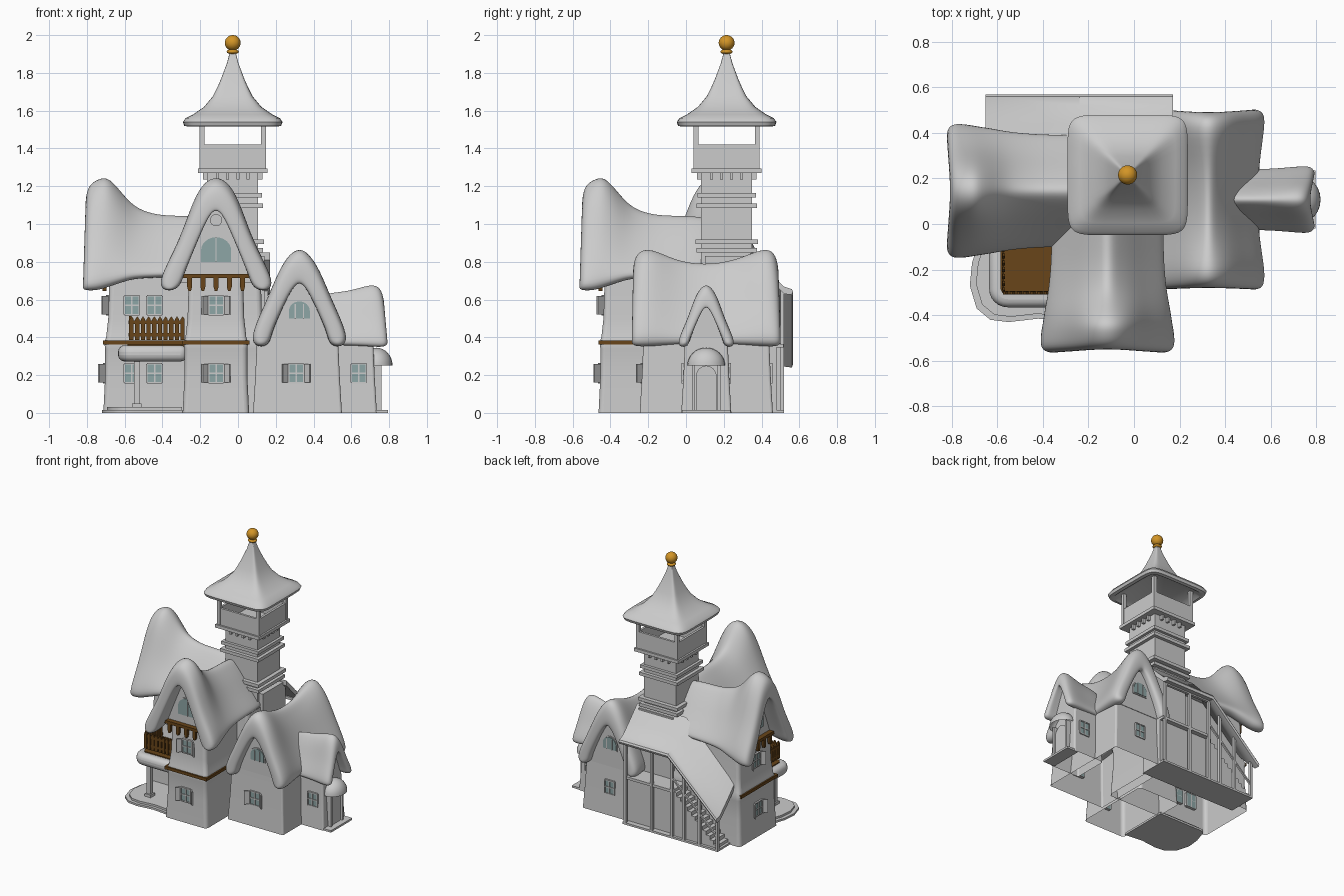
import bpy, bmesh
from math import sin, cos, pi, radians, copysign
from mathutils import Matrix

if "Cube" in bpy.data.objects:
    bpy.data.objects.remove(bpy.data.objects["Cube"])


def material(name, rgb):
    m = bpy.data.materials.new(name)
    m.use_nodes = True
    m.diffuse_color = (*rgb, 1)
    m.node_tree.nodes["Principled BSDF"].inputs["Base Color"].default_value = (*rgb, 1)
    return m


GREY = material("plain grey", (.6, .6, .6))
BROWN = material("brown wood", (.14, .06, .01))
GOLD = material("gold", (.65, .3, .02))
GLASS = material("window glass", (.27, .38, .38))


def finish(bm, name, mat, loc=(0, 0, 0), turn=0, angle=.6):
    bmesh.ops.recalc_face_normals(bm, faces=bm.faces)
    me = bpy.data.meshes.new(name)
    bm.to_mesh(me)
    bm.free()
    me.materials.append(mat)
    me.shade_smooth()
    me.set_sharp_from_angle(angle=angle)
    ob = bpy.data.objects.new(name, me)
    ob.location = loc
    ob.rotation_euler.z = radians(turn)
    bpy.context.collection.objects.link(ob)
    return ob


def solid(name, lofts, mat=GREY, loc=(0, 0, 0), turn=0, caps="flat", bevel=0, angle=.6):
    """Skin every list of rings in lofts into one object."""
    bm = bmesh.new()
    for rings in lofts:
        rows = [[bm.verts.new(p) for p in r] for r in rings]
        n = len(rows[0])
        for a, b in zip(rows, rows[1:]):
            for i in range(n):
                j = (i + 1) % n
                bm.faces.new((a[i], a[j], b[j], b[i]))
        for row in (rows[0], rows[-1]):
            if caps == "flat":
                bm.faces.new(row)
            elif caps == "arch":
                h = n // 2
                for k in range(h // 2):
                    ids = list(dict.fromkeys((k, k + 1, h - k - 1, h - k)))
                    bm.faces.new([row[i] for i in ids])
                    bm.faces.new([row[-i] for i in ids])
    ob = finish(bm, name, mat, loc, turn, angle)
    if bevel:
        mod = ob.modifiers.new("Bevel", "BEVEL")
        mod.width, mod.segments = bevel, 4
        mod.limit_method, mod.angle_limit = "ANGLE", radians(50)
    return ob


def ball(name, mat, loc, scale, half=False):
    bm = bmesh.new()
    bmesh.ops.create_uvsphere(bm, u_segments=24, v_segments=16, radius=1)
    if half:
        bmesh.ops.delete(bm, geom=[v for v in bm.verts if v.co.z < -.01], context="VERTS")
    bmesh.ops.transform(bm, matrix=Matrix.Diagonal((*scale, 1)), verts=bm.verts)
    return finish(bm, name, mat, loc)


def rect(x0, x1, y0, y1, z, grow=0):
    x0, x1, y0, y1 = x0 - grow, x1 + grow, y0 - grow, y1 + grow
    return [(x0, y0, z), (x1, y0, z), (x1, y1, z), (x0, y1, z)]


def box(x0, x1, y0, y1, z0, z1):
    return [rect(x0, x1, y0, y1, z) for z in (z0, z1)]


def plate(pts, y0, y1):
    return [[(x, y, z) for x, z in pts] for y in (y0, y1)]


def slab(pts, z0, z1):
    return [[(x, y, z) for x, y in pts] for z in (z0, z1)]


# Thatched roofs: rounded arch at the gable ends, straight slopes along the sagging ridge
OUTER = [(0, 1), (.2, .96), (.39, .81), (.61, .48), (.85, .24), (1, .06)]
INNER = [(0, .76), (.12, .69), (.28, .5), (.47, .26), (.56, .14), (.63, .03)]


def roof(name, loc, turn, stations, bulge=0, drop=1):
    ridges = [s[2] for s in stations]
    top, low = max(ridges), min(ridges)
    rings = []
    for y, wide, ridge, eave, inset in stations:
        flat = 0 if inset else .8 * (top - ridge) / (top - low)
        outer = [(u, v + (1 - .94 * u - v) * flat) for u, v in OUTER]
        half = outer + [(.85, 0)] + [(u, v * drop) for u, v in INNER[::-1]]
        half = [(u * (1 + bulge * sin(pi * v) * (1 - flat)), v) for u, v in half]
        pts = []
        for a, b in zip(half, half[::-1]):
            u, v = (p + (q - p) * inset / 2 for p, q in zip(a, b))
            pts.append((u * wide * 1.03, y * (1 - .03 * v), eave + v * (ridge - eave)))
        rings.append(pts + [(-x, y, z) for x, y, z in pts[-2:0:-1]])
    ob = solid(name, [rings], GREY, loc, turn, caps="arch", angle=3)
    mod = ob.modifiers.new("Subdivision", "SUBSURF")
    mod.levels = mod.render_levels = 2


def gable(name, loc, turn, wide, low, high):
    half = [(u * wide * 1.1, low + v * (high - low)) for u, v in INNER]
    solid(name, [plate(half + [(-x, z) for x, z in half[:0:-1]], 0, .03)], GREY, loc, turn)


TALL = [(-.565, .285, 1.18, .65, .5), (-.55, .3, 1.22, .64, 0), (-.49, .3, 1.25, .64, 0),
        (-.44, .29, 1.255, .655, 0), (-.37, .28, 1.18, .68, 0), (-.3, .265, 1.105, .705, 0),
        (-.2, .255, 1.07, .71, 0), (-.1, .25, 1.06, .715, 0), (.15, .25, 1.06, .72, 0)]
LOW = [(-.288, .235, .82, .365, .5), (-.272, .245, .86, .345, 0), (-.2, .245, .885, .345, 0),
       (-.06, .226, .825, .355, 0), (.1, .216, .805, .36, 0), (.27, .226, .825, .355, 0),
       (.43, .245, .885, .345, 0), (.485, .245, .86, .345, 0), (.503, .235, .82, .365, .5)]
PORCH = [(-.793, .135, .63, .365, .5), (-.778, .148, .67, .345, 0), (-.73, .148, .69, .345, 0),
         (-.6, .135, .65, .355, 0), (-.42, .135, .645, .355, 0)]
roof("front_roof", (-.116, 0, 0), 0, TALL)
roof("west_roof", (-.257, .145, 0), -90, TALL)
roof("east_roof", (.325, 0, 0), 0, LOW, .15, .88)
roof("porch_roof", (0, .107, 0), 90, PORCH, .05, .88)
gable("front_gable", (-.116, -.43, 0), 0, .295, .67, 1.22)
gable("west_gable", (-.685, .145, 0), -90, .295, .67, 1.22)
gable("east_gable_front", (.325, -.225, 0), 0, .26, .35, .86)
gable("east_gable_back", (.325, .445, 0), 180, .26, .35, .86)
gable("porch_gable", (.715, .107, 0), 90, .15, .35, .66)
solid("tower_base", [box(-.15, .14, .1, .37, .3, .83)])

# Walls with flared storeys, open below
TWO_STOREY = [(0, .033), (.2, .023), (.34, .023), (.37, .028), (.4, .018), (.5, .007), (.73, 0)]
ONE_STOREY = [(0, .02), (.2, .008), (.4, 0)]
FRONT, WEST = (-.26, .026, -.43, .1), (-.68, .12, -.05, .34)
for name, plan, levels, soft in (("front_walls", FRONT, TWO_STOREY, .025),
                                 ("west_walls", WEST, TWO_STOREY, .025),
                                 ("east_walls", (.1, .53, -.225, .44), ONE_STOREY, .012),
                                 ("porch_walls", (.5, .715, -.005, .22), ONE_STOREY, .012)):
    solid(name, [[rect(*plan, z, grow) for z, grow in levels]], caps="open", bevel=soft)
for name, plan in (("front_floor_band", FRONT), ("west_floor_band", (-.68, -.05, -.05, .32))):
    hoop = ((.362, .02), (.362, .034), (.384, .034), (.384, .016))
    solid(name, [[rect(*plan, z, grow) for z, grow in hoop]], BROWN, caps="open")


# Windows: glass, crossed bars and optional open shutters, facing local -y
def window(loc, turn=0, shutters=True, w=.04, h=.05):
    solid("window_glass", [box(-w, w, -.006, .02, -h, h)], GLASS, loc, turn)
    bars = [box(x - .004, x + .004, -.012, .02, -h, h) for x in (-w, 0, w)]
    bars += [box(-w, w, -.0115, .02, z - .004, z + .004) for z in (-h, 0, h)]
    solid("window_frame", bars, GREY, loc, turn)
    if shutters:
        leaves = []
        for s in (-1, 1):
            pts = [(s * w, -.006), (s * (w + .03), -.036), (s * (w + .036), -.03), (s * w, .006)]
            leaves.append(slab(pts, -h, h))
        solid("window_shutters", leaves, GREY, loc, turn)


def arch(w, low, spring, top):
    arc = [(w * cos(pi * i / 12), spring + (top - spring) * sin(pi * i / 12)) for i in range(13)]
    return arc + [(-w, low), (w, low)]


def arch_window(loc, turn, w, low, top, bars):
    mid = low + (top - low) * .45
    solid("arch_window_frame", [plate(arch(w + .007, low - .007, mid, top + .007), -.006, .01)],
          GREY, loc, turn)
    solid("arch_window_glass", [plate(arch(w, low, mid, top), -.01, .008)], GLASS, loc, turn)
    strips = [box(x - .003, x + .003, -.014, 0, low, top - abs(x) * .6) for x in bars]
    solid("arch_window_bars", strips, GREY, loc, turn)


for z, inset in ((.21, .024), (.57, .007)):
    window((-.116, -.43 - inset, z))
    window((-.68 - inset, .145, z), -90)
    for x in (-.562, -.442):
        window((x, -.05 - inset, z), 0, False)
window((.308, -.23, .21))
window((.325, .447, .21), 180, False)
window((.64, -.012, .21), 0, False)
window((.64, .227, .21), 180, False)
for loc, turn in (((.325, -.225, 0), 0), ((.325, .445, 0), 180)):
    arch_window(loc, turn, .055, .5, .59, (-.022, .022))

# Tall gable trim: arched window, round vent, rail and pendants
for loc, turn in (((-.116, -.43, 0), 0), ((-.685, .145, 0), -90)):
    arch_window(loc, turn, .08, .8, .93, (0,))
    disc = [(cos(pi * i / 10), sin(pi * i / 10)) for i in range(20)]
    rims = [plate([(r * x, 1.02 + r * z) for x, z in disc], y, .01)
            for r, y in ((.032, -.008), (.023, -.014))]
    solid("round_vent", rims, GREY, loc, turn)
    drops = [plate([(x - .013, .72), (x + .013, .72), (x + .013, .667), (x + .007, .646),
                    (x - .007, .646), (x - .013, .667)], -.032, -.012)
             for x in (-.14, -.07, 0, .07, .14)]
    solid("gable_rail", drops + [box(-.18, .18, -.036, .01, .713, .735)], BROWN, loc, turn)

# Corner terrace and balcony
edge = [(-.68, -.08), (-.71, -.17), (-.72, -.27), (-.69, -.37), (-.63, -.42), (-.55, -.43),
        (-.42, -.415), (-.28, -.43), (-.28, -.05), (-.66, -.05)]
for name, k, z in (("terrace_base", 1, .015), ("terrace_top", .9, .03)):
    pts = [(-.45 + (x + .45) * k, -.2 + (y + .2) * k) for x, y in edge]
    solid(name, [slab(pts, 0, z)], angle=.9)


def rounded_corner(x, y, r):
    arc = [(x + r - r * cos(pi * i / 12), y + r - r * sin(pi * i / 12)) for i in range(7)]
    return [(x, -.06)] + arc + [(-.27, y), (-.27, -.06)]


solid("balcony_base", [slab(rounded_corner(-.635, -.365, .08), .272, .358)], bevel=.035)
solid("balcony_floor", [slab(rounded_corner(-.585, -.31, .03), .35, .365)], BROWN)
solid("balcony_post", [box(-.55, -.52, -.31, -.28, .02, .3),
                       box(-.56, -.51, -.32, -.27, .02, .05)])


def fence(name, length, loc, turn):
    parts = [box(0, length, -.004, .006, z, z + .018) for z in (.405, .47)]
    for i in range(int(length / .03) + 1):
        x = i * .03
        parts.append(plate([(x - .011, .385), (x + .011, .385), (x + .011, .495), (x, .512),
                            (x - .011, .495)], -.008, .004))
    solid(name, parts, BROWN, loc, turn)


fence("balcony_fence_front", .28, (-.563, -.3, 0), 0)
fence("balcony_fence_side", .2, (-.573, -.29, 0), 90)

# Entrance with a domed awning
ball("door_awning", GREY, (.733, .107, .25), (.085, .1, .095), True)
solid("door", [plate(arch(.055, 0, .19, .25), -.012, .01)], GREY, (.737, .107, 0), 90)
solid("door_jambs", [box(.72, .76, y - .008, y + .008, 0, .26) for y in (.04, .174)])
solid("door_step", [box(.7, .795, -.02, .235, 0, .015)])

# Bell tower
TX, TY = -.028, .215


def square(hw, z):
    return rect(-hw, hw, -hw, hw, z)


shaft = [[square(.135, z) for z in (.6, 1.28)]]
for z, hw in ((.85, .16), (.895, .165), (1.085, .16), (1.14, .155), (1.27, .185)):
    shaft.append([square(hw, z), square(hw, z + .024)])
solid("tower_shaft", shaft, GREY, (TX, TY, 0))
for turn in range(0, 360, 90):
    panel = [box(-.172, .172, -.172, -.155, 1.29, 1.42)]
    panel += [box(-.175, -.15, -.175, -.15, 1.29, 1.55)]
    panel += [box(x - .008, x + .008, -.158, -.13, 1.235, 1.275) for x in (-.08, -.027, .027, .08)]
    solid("belfry_side", panel, GREY, (TX, TY, 0), turn)


def soft_square(hw, z):
    ring = []
    for i in range(40):
        a = 2 * pi * (i + .5) / 40
        ring.append(tuple(copysign(abs(f) ** .27, f) * hw for f in (cos(a), sin(a))) + (z,))
    return ring


spire = [(1.54, .2), (1.515, .235), (1.52, .257), (1.54, .264), (1.56, .25), (1.58, .21),
         (1.62, .152), (1.675, .106), (1.72, .083), (1.77, .061), (1.85, .031), (1.93, .01)]
solid("tower_roof", [[soft_square(hw, z) for z, hw in spire]], GREY, (TX, TY, 0), angle=.7)
ball("finial_collar", GOLD, (TX, TY, 1.912), (.032, .032, .014))
ball("finial_ball", GOLD, (TX, TY, 1.959), (.042, .042, .041))

# Covered back stairs
section = [(.34, .85), (.44, .745), (.52, .668), (.56, .655), (.567, .642), (.56, .625),
           (.52, .63), (.44, .705), (.34, .81)]
solid("stair_roof", [[[(x, y, z - fall) for y, z in section]
                      for x, fall in ((.17, 0), (-.24, 0), (-.65, .385))]])
solid("stair_floor", [box(-.63, .17, .3, .52, 0, .015)])
solid("landing", [box(-.24, .17, .3, .48, 0, .345), box(-.25, .17, .3, .515, .345, .365)])
steps = [box(-.24 - (i + 1) * .031, -.24 - i * .031, .37, .5, 0, .345 - i * .028)
         for i in range(12)]
solid("stairs", steps)
posts = [box(x - .01, x + .01, .5, .52, 0, .645 - .94 * max(0, -.24 - x))
         for x in (.15, -.07, -.24, -.34, -.47, -.62)]
beam = box(-.24, .15, .5, .52, .62, .64)
handrail = plate([(-.24, .45), (-.62, .1), (-.62, .115), (-.24, .465)], .503, .517)
solid("stair_posts", posts + [beam, handrail])
